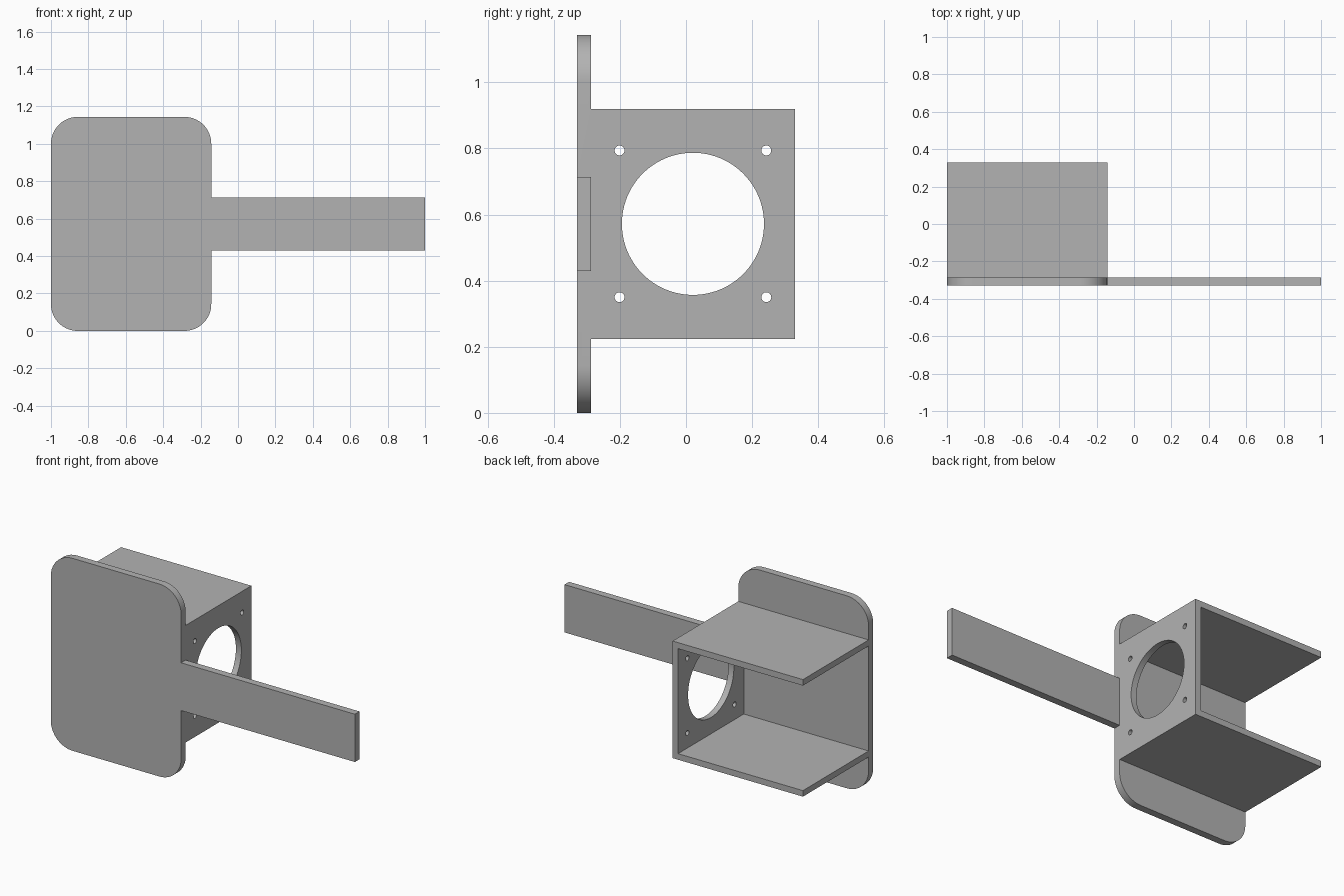
import bpy, bmesh
from math import pi, cos, sin, radians
from mathutils import Vector, Matrix

cube = bpy.data.objects.get("Cube")
if cube:
    bpy.data.objects.remove(cube, do_unlink=True)

# Main dimensions
LEFT, EDGE, TIP = -1.0, -0.143, 1.0     # plate sides and arm end
FRONT, SEAT, BACK = -0.33, -0.287, 0.33  # plate front, plate back, box back
HEIGHT, RADIUS, WALL = 1.144, 0.143, 0.036
MID = HEIGHT / 2
ARM = 0.142                             # half height of the arm
BOX = 0.348                             # half height of the box
HOLE_Y = 0.021

grey = bpy.data.materials.new("plain grey")
grey.use_nodes = True
grey.diffuse_color = (0.45, 0.45, 0.45, 1)
grey.node_tree.nodes["Principled BSDF"].inputs["Base Color"].default_value = grey.diffuse_color


def add_object(name, bm):
    bmesh.ops.recalc_face_normals(bm, faces=bm.faces)
    mesh = bpy.data.meshes.new(name)
    bm.to_mesh(mesh)
    bm.free()
    mesh.materials.append(grey)
    obj = bpy.data.objects.new(name, mesh)
    bpy.context.collection.objects.link(obj)
    return obj


def extrude_profile(name, points, y0, y1):
    """Solid from an x-z outline, running from y0 to y1."""
    bm = bmesh.new()
    face = bm.faces.new([bm.verts.new((x, y0, z)) for x, z in points])
    ext = bmesh.ops.extrude_face_region(bm, geom=[face])
    verts = [v for v in ext["geom"] if isinstance(v, bmesh.types.BMVert)]
    bmesh.ops.translate(bm, verts=verts, vec=(0, y1 - y0, 0))
    return add_object(name, bm)


def corner(cx, cz, start, steps=16):
    """Quarter-circle points for a rounded corner."""
    angles = [start + pi / 2 * i / steps for i in range(steps + 1)]
    return [(cx + RADIUS * cos(a), cz + RADIUS * sin(a)) for a in angles]


def combine(target, tool, operation):
    mod = target.modifiers.new(operation, 'BOOLEAN')
    mod.operation, mod.solver, mod.object = operation, 'EXACT', tool
    bpy.context.view_layer.objects.active = target
    bpy.ops.object.modifier_apply(modifier=mod.name)
    bpy.data.objects.remove(tool, do_unlink=True)


# Rounded front plate with the arm in the same outline
lo, hi = RADIUS, HEIGHT - RADIUS
outline = corner(EDGE - RADIUS, lo, -pi / 2)
outline += [(EDGE, MID - ARM), (TIP, MID - ARM), (TIP, MID + ARM), (EDGE, MID + ARM)]
outline += corner(EDGE - RADIUS, hi, 0)
outline += corner(LEFT + RADIUS, hi, pi / 2)
outline += corner(LEFT + RADIUS, lo, pi)
bracket = extrude_profile("mounting_bracket", outline, FRONT, SEAT)

# Box behind the plate: top shelf, side wall and bottom shelf, open at left and back
top, bottom, inner = MID + BOX, MID - BOX, EDGE - WALL
channel = extrude_profile("box_channel", [
    (LEFT, bottom), (EDGE, bottom), (EDGE, top), (LEFT, top),
    (LEFT, top - WALL), (inner, top - WALL), (inner, bottom + WALL), (LEFT, bottom + WALL),
], SEAT, BACK)

# Large round opening and four screw holes through the side wall
bm = bmesh.new()
holes = [(0, 0, 0.215, 96)]
holes += [(sy * 0.222, sz * 0.222, 0.015, 24) for sy in (-1, 1) for sz in (-1, 1)]
for dy, dz, radius, sides in holes:
    place = Matrix.Translation((EDGE - WALL / 2, HOLE_Y + dy, MID + dz))
    bmesh.ops.create_cone(bm, cap_ends=True, segments=sides, radius1=radius, radius2=radius,
                          depth=WALL * 3, matrix=place @ Matrix.Rotation(pi / 2, 4, 'Y'))
cutter = add_object("hole_cutter", bm)
cutter.hide_render = True
combine(channel, cutter, 'DIFFERENCE')
combine(bracket, channel, 'UNION')

# Smooth the round corners and bores, keep the edges sharp
bpy.ops.object.select_all(action='DESELECT')
bracket.select_set(True)
bpy.context.view_layer.objects.active = bracket
bpy.ops.object.shade_smooth_by_angle(angle=radians(30))
